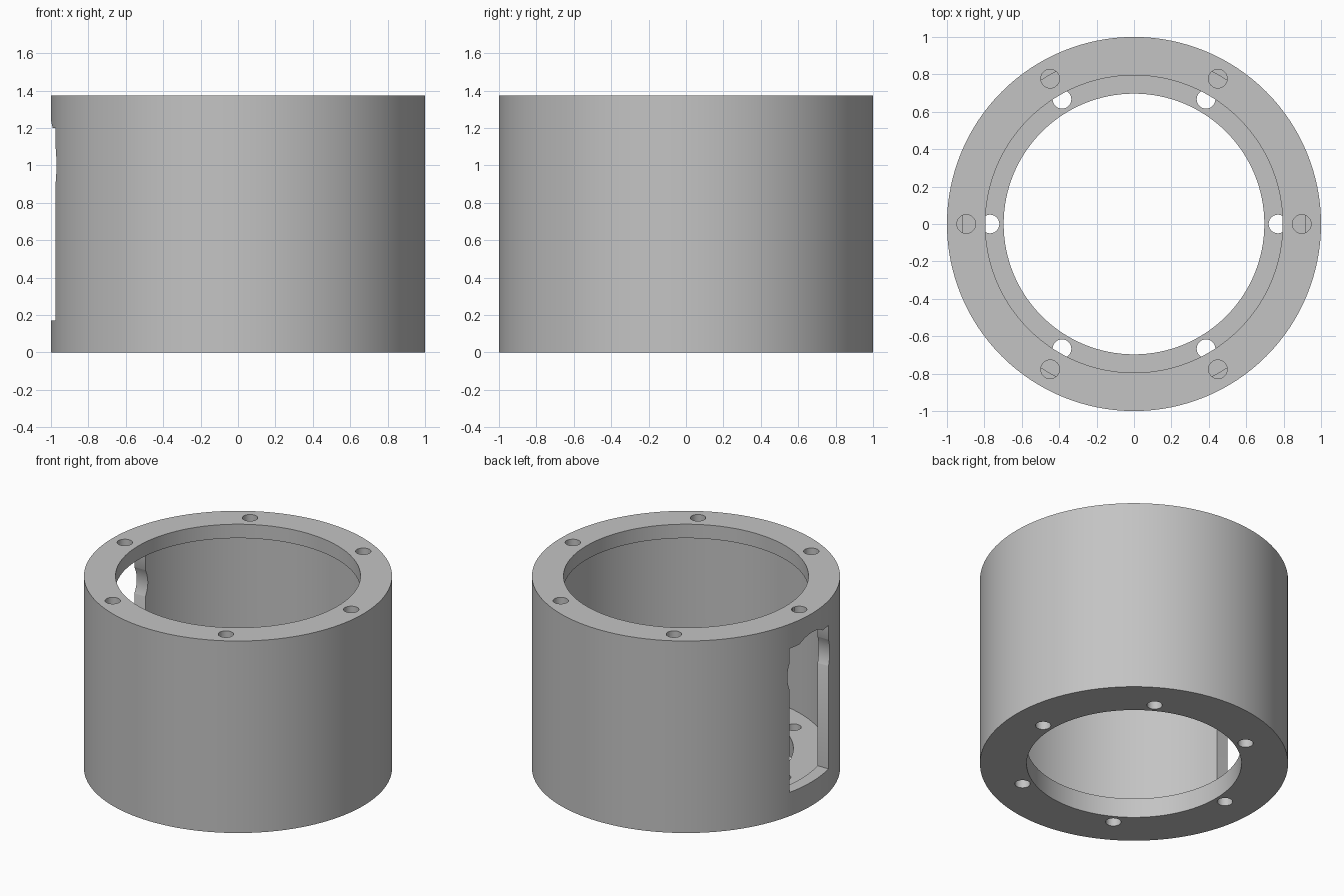
import bpy, bmesh, math
from mathutils import Matrix, Vector

if "Cube" in bpy.data.objects:
    bpy.data.objects.remove(bpy.data.objects["Cube"])

HEIGHT, FLOOR, LIP = 1.375, 0.14, 1.275
OUTER, CAVITY, TOP_BORE, BASE_BORE = 1.0, 0.915, 0.795, 0.697
SEGMENTS = 128

grey = bpy.data.materials.new("plain_grey")
grey.use_nodes = True
grey.diffuse_color = (0.55, 0.55, 0.55, 1)
grey.node_tree.nodes["Principled BSDF"].inputs["Base Color"].default_value = grey.diffuse_color


def make_object(name, bm):
    bmesh.ops.recalc_face_normals(bm, faces=bm.faces)
    mesh = bpy.data.meshes.new(name)
    bm.to_mesh(mesh)
    bm.free()
    obj = bpy.data.objects.new(name, mesh)
    bpy.context.collection.objects.link(obj)
    mesh.materials.append(grey)
    return obj


def lathe(name, profile):
    """Turn a closed (radius, height) outline around z."""
    bm = bmesh.new()
    rings = []
    for i in range(SEGMENTS):
        a = math.tau * i / SEGMENTS
        rings.append([bm.verts.new((r * math.cos(a), r * math.sin(a), z)) for r, z in profile])
    n = len(profile)
    for i, ring in enumerate(rings):
        after = rings[(i + 1) % SEGMENTS]
        for j in range(n):
            k = (j + 1) % n
            bm.faces.new((ring[j], ring[k], after[k], after[j]))
    return make_object(name, bm)


def add_cylinder(bm, radius, depth, matrix, sides):
    bmesh.ops.create_cone(bm, cap_ends=True, segments=sides, radius1=radius,
                          radius2=radius, depth=depth, matrix=matrix)


def bolt_cutter(name, circle_radius, z_low, z_high):
    """Six bolt holes evenly spaced on a circle."""
    bm = bmesh.new()
    for i in range(6):
        a = math.radians(60 * i)
        place = Matrix.Translation((circle_radius * math.cos(a), circle_radius * math.sin(a),
                                    (z_low + z_high) / 2))
        add_cylinder(bm, 0.05, z_high - z_low, place, 32)
    return make_object(name, bm)


def cut(target, cutter):
    cutter.hide_render = True
    mod = target.modifiers.new("cut", "BOOLEAN")
    mod.operation, mod.solver, mod.object = "DIFFERENCE", "EXACT", cutter
    bpy.context.view_layer.objects.active = target
    bpy.ops.object.modifier_apply(modifier=mod.name)
    bpy.data.objects.remove(cutter)


# Hollow housing with a thin wall, a top flange and a base flange
housing = lathe("housing", [
    (BASE_BORE, 0), (OUTER, 0), (OUTER, HEIGHT), (TOP_BORE, HEIGHT),
    (TOP_BORE, LIP), (CAVITY, LIP), (CAVITY, FLOOR), (BASE_BORE, FLOOR)])

# Bolt holes in both flanges
cut(housing, bolt_cutter("top_bolt_cutter", 0.897, LIP - 0.005, HEIGHT + 0.1))
cut(housing, bolt_cutter("base_bolt_cutter", 0.77, -0.1, FLOOR + 0.1))

# Side window: tall slot with a round opening near its top
bm = bmesh.new()
low, high = 0.17, 1.2
bmesh.ops.create_cube(bm, size=1, matrix=Matrix.Translation((-0.95, 0, (low + high) / 2))
                      @ Matrix.Diagonal((0.4, 0.44, high - low, 1)))
cut(housing, make_object("slot_cutter", bm))
bm = bmesh.new()
add_cylinder(bm, 0.24, 0.42, Matrix.Translation((-0.95, 0, 1.0))
             @ Matrix.Rotation(math.pi / 2, 4, "Y"), 64)
cut(housing, make_object("round_cutter", bm))

# Smooth walls with crisp edges
bpy.ops.object.select_all(action="DESELECT")
housing.select_set(True)
bpy.context.view_layer.objects.active = housing
bpy.ops.object.shade_smooth_by_angle()
